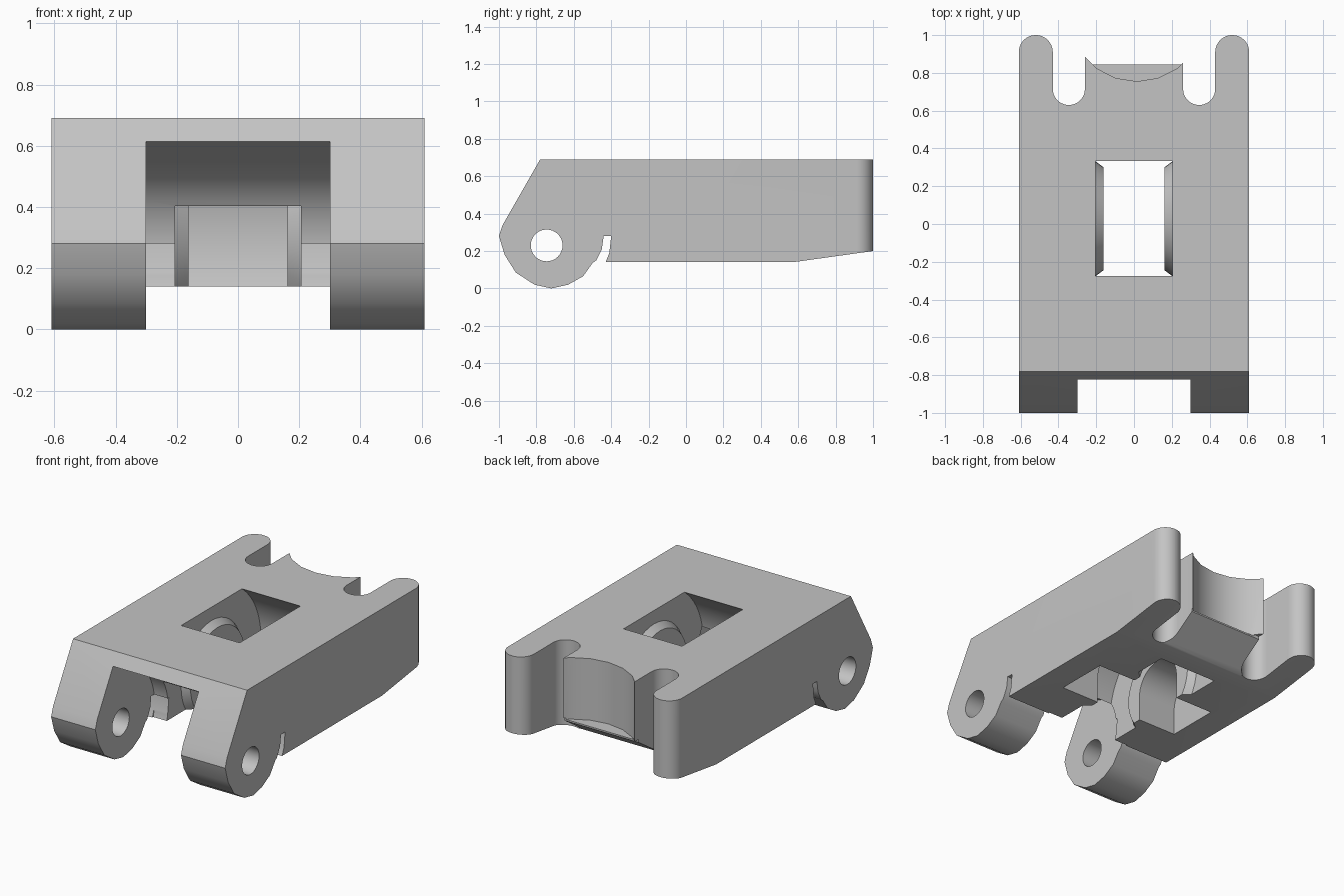
import bpy, bmesh, math
from mathutils import Vector

if "Cube" in bpy.data.objects:
    bpy.data.objects.remove(bpy.data.objects["Cube"])

grey = bpy.data.materials.new("light_grey")
grey.use_nodes = True
grey.diffuse_color = (0.55, 0.55, 0.55, 1)
grey.node_tree.nodes["Principled BSDF"].inputs["Base Color"].default_value = grey.diffuse_color


def prism(name, outline, axis, low, high):
    """Extrude a 2D outline along x (points are y, z) or along z (points are x, y)."""
    bm = bmesh.new()
    place = (lambda p: (low, *p)) if axis == "x" else (lambda p: (*p, low))
    face = bm.faces.new([bm.verts.new(place(p)) for p in outline])
    moved = bmesh.ops.extrude_face_region(bm, geom=[face])["geom"]
    step = Vector((high - low, 0, 0)) if axis == "x" else Vector((0, 0, high - low))
    bmesh.ops.translate(bm, vec=step, verts=[v for v in moved if isinstance(v, bmesh.types.BMVert)])
    bmesh.ops.recalc_face_normals(bm, faces=bm.faces)
    return finish(name, bm)


def finish(name, bm):
    mesh = bpy.data.meshes.new(name)
    bm.to_mesh(mesh)
    bm.free()
    mesh.materials.append(grey)
    obj = bpy.data.objects.new(name, mesh)
    bpy.context.collection.objects.link(obj)
    return obj


def arc(cx, cy, r, start, end, n):
    angles = [math.radians(start + (end - start) * i / n) for i in range(n + 1)]
    return [(cx + r * math.cos(a), cy + r * math.sin(a)) for a in angles]


def circle(cx, cy, r, n, start=0):
    return arc(cx, cy, r, start, start + 360, n)[:-1]


def arch(cy, cz, r, bottom, n=32):
    """Half circle on top of straight legs."""
    return [(cy + r, bottom)] + arc(cy, cz, r, 0, 180, n) + [(cy - r, bottom)]


def combine(target, tool, operation="DIFFERENCE"):
    mod = target.modifiers.new("combine", "BOOLEAN")
    mod.operation, mod.solver, mod.object = operation, "EXACT", tool
    bpy.context.view_layer.update()
    graph = bpy.context.evaluated_depsgraph_get()
    mesh = bpy.data.meshes.new_from_object(target.evaluated_get(graph))
    target.modifiers.remove(mod)
    target.data = mesh
    bpy.data.objects.remove(tool)


HALF = 0.61
BASE = 0.14
PIN_Y, PIN_Z = -0.745, 0.23
WHEEL_Y, WHEEL_Z = 0.028, 0.3

# Body with hinge ears, extruded from the side profile
body = prism("link_body", [
    (-0.78, 0.69), (1, 0.69), (1, 0.2), (0.57, BASE),
    (-0.43, BASE), (-0.41, 0.19), (-0.4, 0.28), (-0.44, 0.28),
    (-0.45, 0.21), (-0.48, 0.15), (-0.5, 0.135), (-0.55, 0.065),
    (-0.63, 0.02), (-0.72, 0), (-0.81, 0.02), (-0.91, 0.085),
    (-0.97, 0.18), (-1, 0.28), (-0.98, 0.34)], "x", -HALF, HALF)

# Notch between the ears: round back with a sloping roof
notch = arc(PIN_Y, PIN_Z, 0.337, -90, 71, 40) + [(-0.83, 0.617), (-1.1, 0.617), (-1.1, -0.107)]
combine(body, prism("ear_notch", notch, "x", -0.3, 0.3))
combine(body, prism("pin_hole", circle(PIN_Y, PIN_Z, 0.085, 32), "x", -1, 1))

# Wheel cavity that opens through the top, the notch and the bottom
combine(body, prism("wheel_cavity", circle(WHEEL_Y, WHEEL_Z, 0.495, 80), "x", -0.205, 0.205))

# Tapered bosses either side of the wheel, trimmed flush with the bottom
for side in (-1, 1):
    bm = bmesh.new()
    rings = []
    for x, r in ((0.23, 0.324), (0.162, 0.273)):
        rings.append([bm.verts.new((side * x, *p)) for p in circle(WHEEL_Y, WHEEL_Z, r, 40)])
        bm.faces.new(rings[-1])
    for i in range(40):
        j = (i + 1) % 40
        bm.faces.new((rings[0][i], rings[0][j], rings[1][j], rings[1][i]))
    cut = bmesh.ops.bisect_plane(bm, geom=bm.verts[:] + bm.edges[:] + bm.faces[:],
                                 plane_co=(0, 0, BASE), plane_no=(0, 0, -1), clear_outer=True)
    bmesh.ops.holes_fill(bm, edges=[e for e in cut["geom_cut"] if isinstance(e, bmesh.types.BMEdge)])
    bmesh.ops.recalc_face_normals(bm, faces=bm.faces)
    combine(body, finish("wheel_boss", bm), "UNION")

# Axle slot across the cavity
combine(body, prism("axle_slot", arch(WHEEL_Y, WHEEL_Z, 0.17, -0.1), "x", -0.43, 0.43))

# Slots beside the rear tongue, and rounded lug ends
for side in (-1, 1):
    slot = [(side * 0.345 + 0.085, 1.2), (side * 0.345 - 0.085, 1.2)]
    slot += arc(side * 0.345, 0.715, 0.085, 180, 360, 20)
    combine(body, prism("lug_slot", slot, "z", -0.2, 1))
    lug = arc(side * 0.52, 0.91, 0.0901, 0, 180, 20)
    waste = [(side * 0.52 + 0.12, 0.91)] + lug + [
        (side * 0.52 - 0.12, 0.91), (side * 0.52 - 0.12, 1.1), (side * 0.52 + 0.12, 1.1)]
    combine(body, prism("lug_rounding", waste, "z", -0.2, 1))

# Rear tongue: concave end above a short ledge with a sloped underside
combine(body, prism("tongue_hollow", circle(0.015, 1.12, 0.365, 20, -90), "z", 0.3, 1))
combine(body, prism("tongue_underside", [
    (0.62, 0.1), (0.62, BASE), (0.845, 0.29), (0.845, 0.31), (1.2, 0.31), (1.2, 0.1)],
    "x", -0.3, 0.3))

# Smooth curves, sharp edges
bpy.ops.object.select_all(action="DESELECT")
body.select_set(True)
bpy.context.view_layer.objects.active = body
bpy.ops.object.shade_smooth_by_angle(angle=math.radians(32))
